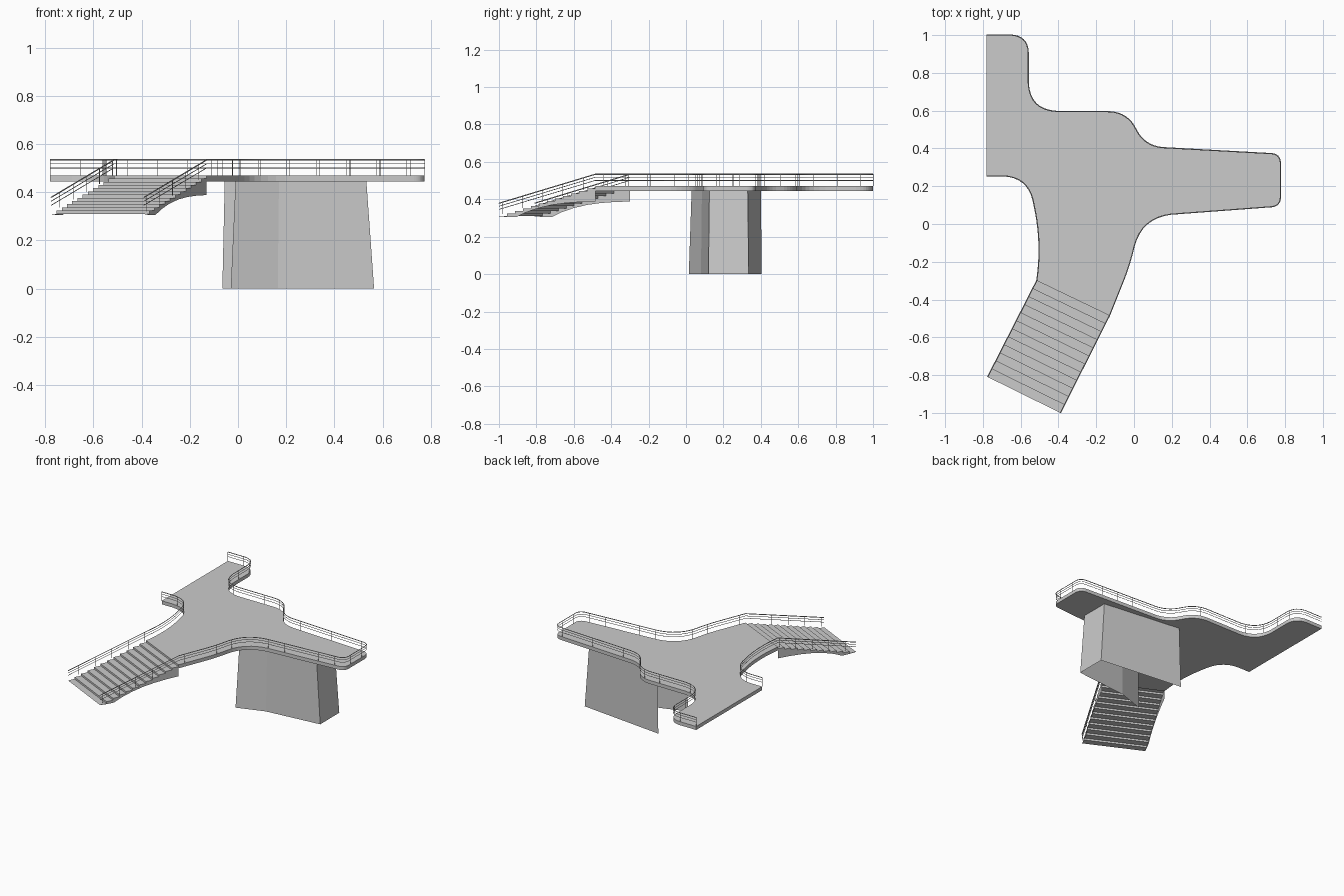
import bpy
from mathutils import Vector

if "Cube" in bpy.data.objects:
    bpy.data.objects.remove(bpy.data.objects["Cube"])

TOP, BOT = 0.47, 0.445        # deck levels
STAIR_Z, STEPS = 0.315, 12    # stair foot level


def mesh(name, verts, faces):
    me = bpy.data.meshes.new(name)
    me.from_pydata([tuple(v) for v in verts], [], faces)
    me.update()
    ob = bpy.data.objects.new(name, me)
    bpy.context.collection.objects.link(ob)
    return ob


def rounded(corners, n=8):
    """Polyline with corners (x, y, tangent length) rounded off."""
    pts = []
    for i, (x, y, d) in enumerate(corners):
        p = Vector((x, y))
        if d == 0:
            pts.append(p)
            continue
        a = p + (Vector(corners[i - 1][:2]) - p).normalized() * d
        b = p + (Vector(corners[i + 1][:2]) - p).normalized() * d
        for k in range(n + 1):
            t = k / n
            pts.append(a * (1 - t) ** 2 + p * 1.8 * t * (1 - t) + b * t * t
                       + (a + b) * 0.1 * t * (1 - t))
    return pts


def tubes(name, paths, radius):
    """Thin square bars along polylines."""
    cu = bpy.data.curves.new(name, 'CURVE')
    cu.dimensions = '3D'
    cu.bevel_depth = radius
    cu.bevel_resolution = 0
    cu.use_fill_caps = True
    for path in paths:
        sp = cu.splines.new('POLY')
        sp.points.add(len(path) - 1)
        for q, p in zip(sp.points, path):
            q.co = (*p, 1)
    ob = bpy.data.objects.new(name, cu)
    bpy.context.collection.objects.link(ob)


# Deck edges: long outer edge and short west edge
outer = rounded([(-0.78, 1.0, 0), (-0.56, 1.0, 0.09), (-0.56, 0.597, 0.15),
                 (-0.03, 0.594, 0.1), (0.05, 0.41, 0.1), (0.775, 0.37, 0.045),
                 (0.775, 0.095, 0.045), (0.035, 0.04, 0.16),
                 (-0.02, -0.21, 0.09), (-0.13, -0.485, 0)])
west = rounded([(-0.78, 0.255, 0), (-0.56, 0.255, 0.13),
                (-0.487, -0.11, 0.17), (-0.515, -0.30, 0)])

# Deck slab
ring = outer + west[::-1]
n = len(ring)
mesh("deck", [(*p, TOP) for p in ring] + [(*p, BOT) for p in ring],
     [list(range(n))[::-1], list(range(n, 2 * n))]
     + [(i, (i + 1) % n, n + (i + 1) % n, n + i) for i in range(n)])

# Stairs: a folded sheet of risers and treads
left = (west[-1], Vector((-0.775, -0.81)))
right = (outer[-1], Vector((-0.39, -1.0)))
rise = (TOP - 0.31) / STEPS
profile = [(0, TOP)]
for i in range(STEPS):
    z = TOP - (i + 1) * rise
    profile += [(i / STEPS, z), ((i + 1) / STEPS, z)]


def on_side(side, s, z):
    return (*side[0].lerp(side[1], s), z)


m = len(profile)
mesh("stair_steps",
     [on_side(left, s, z) for s, z in profile] + [on_side(right, s, z) for s, z in profile],
     [(i, m + i, m + i + 1, i + 1) for i in range(m - 1)])

# Side panels of the stairs with arched underside
under = [(1, 0.309), (0.91, 0.305), (0.82, 0.305), (0.72, 0.33), (0.59, 0.353),
         (0.45, 0.37), (0.31, 0.38), (0.15, 0.386), (0, 0.388)]
for name, side in (("left_stair_panel", left), ("right_stair_panel", right)):
    pts = [on_side(side, s, z) for s, z in profile + under]
    mesh(name, pts, [list(range(len(pts)))])

# Pier: tapering walls, open towards the west
foot = [(-0.03, 0.015), (0.165, 0.08), (0.565, 0.12), (0.565, 0.335), (-0.065, 0.405)]
head = [(-0.01, 0.03), (0.17, 0.085), (0.533, 0.125), (0.533, 0.33), (-0.055, 0.40)]
mesh("pier_walls", [(*p, 0) for p in foot] + [(*p, BOT) for p in head],
     [(i, i + 1, i + 6, i + 5) for i in range(4)])


def posts_along(path, gap):
    """Points spaced evenly along a polyline."""
    out, need = [path[0]], gap
    for a, b in zip(path, path[1:]):
        length, pos = (b - a).length, 0
        while length - pos >= need:
            pos += need
            out.append(a.lerp(b, pos / length))
            need = gap
        need -= length - pos
    return out


# Railings follow the deck edges and run down both stair sides
for name, edge, side in (("outer", outer, right), ("west", west, left)):
    base = [Vector((*p, TOP)) for p in edge] + [Vector((*side[1], STAIR_Z))]
    up = lambda h: [p + Vector((0, 0, h)) for p in base]
    tubes(name + "_handrail", [up(0.064)], 0.003)
    tubes(name + "_lower_rails", [up(0.031), up(0.048)], 0.0018)
    tubes(name + "_posts",
          [(p, p + Vector((0, 0, 0.064))) for p in posts_along(base, 0.125)], 0.0013)
